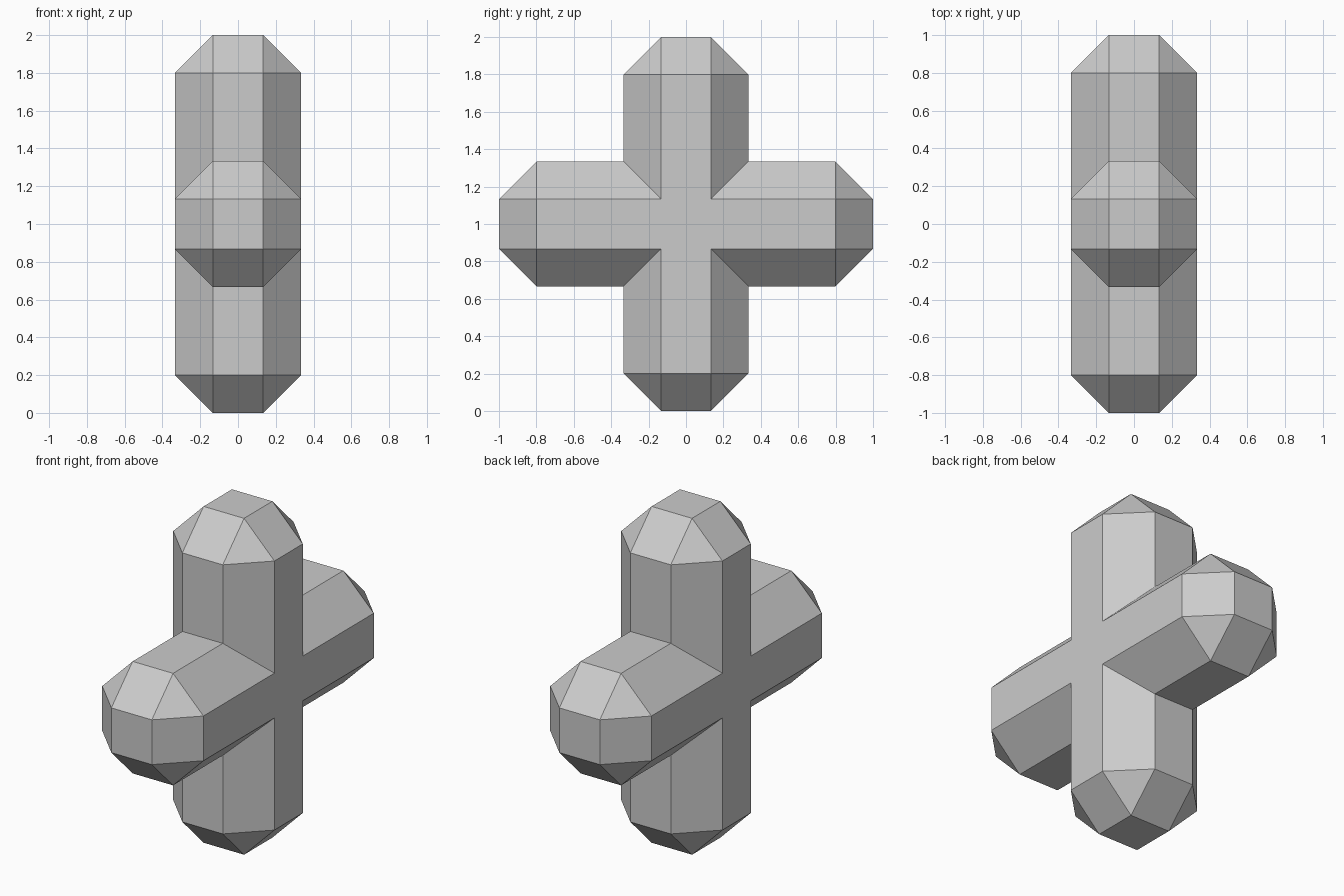
import bpy, bmesh, math
from mathutils import Matrix, Vector

if "Cube" in bpy.data.objects:
    bpy.data.objects.remove(bpy.data.objects["Cube"])

FLAT, HALF = 0.133, 0.333   # half width of a flat side, half width of a bar
SHOULDER, TIP = 0.8, 1.0    # where the end bevel starts and stops

# Octagonal section, two points per flat side
section = [(HALF, -FLAT), (HALF, FLAT), (FLAT, HALF), (-FLAT, HALF),
           (-HALF, FLAT), (-HALF, -FLAT), (-FLAT, -HALF), (FLAT, -HALF)]


def add_arm(bm, rot):
    """One arm with a mitred root and a bevelled end."""
    def vert(x, y, z):
        return bm.verts.new(rot @ Vector((x, y, z)))
    root = [vert(x, y, abs(y)) for x, y in section]
    ring = [vert(x, y, SHOULDER) for x, y in section]
    tip = [vert(x, y, TIP) for x, y in
           [(FLAT, -FLAT), (FLAT, FLAT), (-FLAT, FLAT), (-FLAT, -FLAT)]]
    for i in range(8):
        j = (i + 1) % 8
        bm.faces.new((root[i], root[j], ring[j], ring[i]))
    for k in range(4):
        a, b = ring[2 * k], ring[2 * k + 1]
        c = ring[(2 * k + 2) % 8]
        p, q = tip[k], tip[(k + 1) % 4]
        bm.faces.new((a, b, q, p))      # sloped end facet
        bm.faces.new((b, c, q))         # corner triangle
    bm.faces.new(tip)


bm = bmesh.new()
for n in range(4):
    add_arm(bm, Matrix.Rotation(n * math.pi / 2, 3, 'X'))
bmesh.ops.remove_doubles(bm, verts=bm.verts, dist=0.001)
# Flat hub on both sides, merged with the arm sides into one cross face
bmesh.ops.holes_fill(bm, edges=[e for e in bm.edges if e.is_boundary], sides=4)
bmesh.ops.dissolve_limit(bm, angle_limit=0.01, verts=bm.verts, edges=bm.edges)
bmesh.ops.recalc_face_normals(bm, faces=bm.faces)
bmesh.ops.translate(bm, verts=bm.verts, vec=(0, 0, 1))

mesh = bpy.data.meshes.new("bevelled_cross")
bm.to_mesh(mesh)
bm.free()
grey = bpy.data.materials.new("light grey")
grey.diffuse_color = (0.6, 0.6, 0.6, 1)
grey.use_nodes = True
grey.node_tree.nodes["Principled BSDF"].inputs["Base Color"].default_value = grey.diffuse_color
mesh.materials.append(grey)
bpy.context.collection.objects.link(bpy.data.objects.new("bevelled_cross", mesh))
